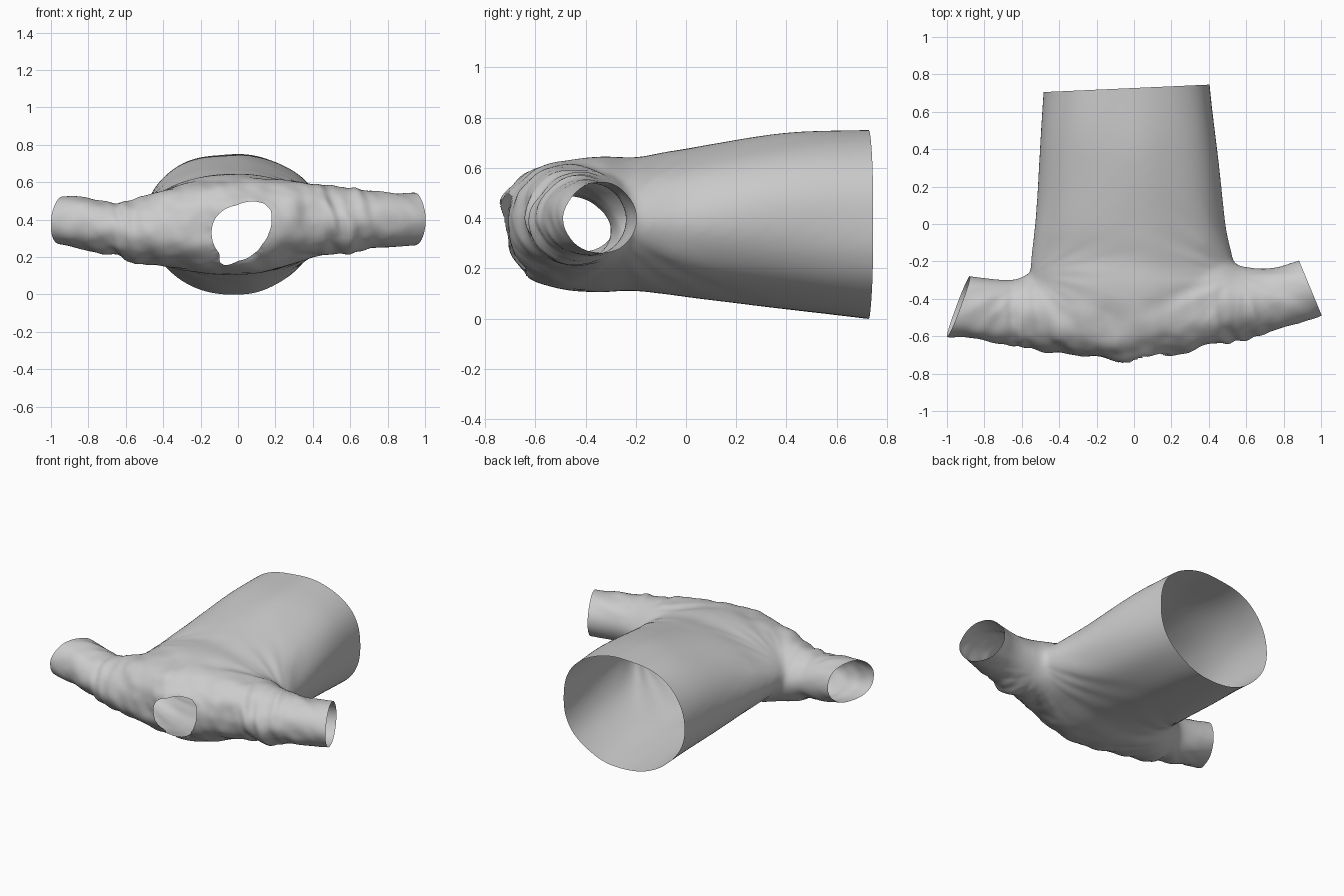
import bpy, bmesh
from math import sin, cos, atan2, pi, hypot, exp
from mathutils import Vector, noise

if "Cube" in bpy.data.objects:
    bpy.data.objects.remove(bpy.data.objects["Cube"])


def power(v, n):
    return (1 if v >= 0 else -1) * abs(v) ** (2 / n)


def loft(name, rings):
    """Closed tube through a list of point rings."""
    bm = bmesh.new()
    loops = [[bm.verts.new(p) for p in ring] for ring in rings]
    n = len(loops[0])
    for a, b in zip(loops, loops[1:]):
        for i in range(n):
            bm.faces.new((a[i], a[(i + 1) % n], b[(i + 1) % n], b[i]))
    bm.faces.new(loops[0])
    bm.faces.new(loops[-1])
    bmesh.ops.recalc_face_normals(bm, faces=bm.faces)
    me = bpy.data.meshes.new(name)
    bm.to_mesh(me)
    bm.free()
    ob = bpy.data.objects.new(name, me)
    bpy.context.collection.objects.link(ob)
    return ob


def smooth_rows(rows, steps=6):
    """Catmull-Rom resampling of section rows."""
    out = []
    for i in range(len(rows) - 1):
        p = [rows[max(0, min(len(rows) - 1, i + k))] for k in (-1, 0, 1, 2)]
        for s in range(steps):
            t = s / steps
            out.append([0.5 * (2 * b + (c - a) * t + (2 * a - 5 * b + 4 * c - d) * t * t
                               + (3 * b - a - 3 * c + d) * t ** 3) for a, b, c, d in zip(*p)])
    return out + [list(rows[-1])]


N = 72
ANG = [2 * pi * i / N for i in range(N)]

# torso tube along y: y, x min, x max, z min, z max, roundness
torso_rows = smooth_rows([
    (0.85, -0.475, 0.400, -0.01, 0.752, 2.05), (0.72, -0.482, 0.412, 0.0, 0.752, 2.05),
    (0.40, -0.503, 0.447, 0.035, 0.737, 2.0), (0.0, -0.53, 0.495, 0.085, 0.677, 1.95),
    (-0.2, -0.555, 0.535, 0.107, 0.645, 1.85), (-0.32, -0.55, 0.535, 0.10, 0.65, 1.85),
    (-0.42, -0.51, 0.49, 0.103, 0.64, 1.9), (-0.52, -0.42, 0.40, 0.12, 0.608, 2.0),
    (-0.60, -0.30, 0.30, 0.16, 0.565, 2.0), (-0.65, -0.2, 0.2, 0.23, 0.53, 2.0)])


def torso_point(t, y, a, b, c, d, n):
    if sin(t) > 0:                                     # the upper side lies a little flatter
        n += 0.2 * max(0, min(1, y / 0.5))
    return ((b + a) / 2 + (b - a) / 2 * power(cos(t), n), y, (d + c) / 2 + (d - c) / 2 * power(sin(t), n))


torso = loft("shirt", [[torso_point(t, *row) for t in ANG] for row in torso_rows])

# shoulders and both sleeves along x: x, y min, y max, z min, z max, lean, fullness below
arm_rows = smooth_rows([
    (-1.12, -0.585, -0.26, 0.285, 0.54, 0, 2.1), (-0.95, -0.605, -0.265, 0.27, 0.53, 0, 2.1),
    (-0.8, -0.62, -0.285, 0.235, 0.515, 0, 2.1), (-0.66, -0.645, -0.295, 0.205, 0.50, 0, 2.1),
    (-0.58, -0.66, -0.27, 0.165, 0.51, 0.03, 2.1), (-0.45, -0.685, -0.2, 0.15, 0.54, 0.08, 2.2),
    (-0.25, -0.715, -0.14, 0.13, 0.60, 0.16, 2.5), (0, -0.74, -0.12, 0.11, 0.615, 0.22, 2.7),
    (0.25, -0.695, -0.14, 0.15, 0.615, 0.18, 2.3), (0.45, -0.645, -0.17, 0.21, 0.59, 0.08, 2.1),
    (0.58, -0.615, -0.225, 0.215, 0.575, 0, 2.1), (0.72, -0.583, -0.235, 0.24, 0.55, 0, 2.1),
    (0.88, -0.535, -0.19, 0.26, 0.545, 0, 2.1), (1.12, -0.44, -0.12, 0.27, 0.54, 0, 2.1)])


def arm_point(t, x, a, b, c, d, k, low):
    n = low if sin(t) < 0 else 1.95
    if cos(t) > 0:                                     # pinched towards the armpit
        n -= 0.3 * exp(-((abs(x) - 0.57) / 0.12) ** 2)
    return (x, (a + b) / 2 + (b - a) / 2 * power(cos(t), n) - k * (d - c) / 2 * sin(t),
            (d + c) / 2 + (d - c) / 2 * power(sin(t), n))


arms = loft("sleeves", [[arm_point(t, *row) for t in ANG] for row in arm_rows])

# weld into one even skin
bpy.context.view_layer.objects.active = torso
torso.select_set(True)
m = torso.modifiers.new("union", "BOOLEAN")
m.operation, m.object, m.solver = "UNION", arms, "EXACT"
r = torso.modifiers.new("remesh", "REMESH")
r.mode, r.voxel_size = "VOXEL", 0.013
for name in ("union", "remesh"):
    bpy.ops.object.modifier_apply(modifier=name)
bpy.data.objects.remove(arms)

bm = bmesh.new()
bm.from_mesh(torso.data)
for _ in range(14):
    bmesh.ops.smooth_vert(bm, verts=bm.verts, factor=0.5, use_axis_x=True, use_axis_y=True, use_axis_z=True)
bm.normal_update()


# cloth folds
def fold(p):
    x, y, z = p
    h = 0
    for s in (-1, 1):                                  # drag lines fanning out of the armpits
        dx, dy = -s * x + 0.56, y + 0.27
        rad = hypot(dx, dy) + 1e-6
        fade = min(1, rad / 0.25) ** 2 * exp(-(rad / 0.5) ** 2)
        h += 0.013 * fade * noise.noise((dx / rad * 4, dy / rad * 4, s * 7 + z * 3 + rad))
    chest = max(0, min(1, (-0.36 - y) / 0.25))         # crumpled shoulders
    q = Vector((x * 6 + z * 3, y * 5, z * 5 - x * 2))
    h += 0.022 * chest * noise.noise(q) + 0.008 * chest * noise.noise(q * 2)
    ring = exp(-((x + 0.62) / 0.07) ** 2) + exp(-((x - 0.55) / 0.17) ** 2)
    h += 0.022 * ring * max(0, min(1, (-0.3 - y) / 0.2)) * noise.noise((x * 17 + z * 4, y * 3, z * 3))
    h += 0.007 * noise.noise((x * 5, y * 1.6, z * 4))  # long soft waves on the torso
    return h


moves = [(v, v.normal * fold(v.co)) for v in bm.verts]
for v, d in moves:
    v.co += d


# open the hem and the sleeve ends
def trim(point, normal, keep):
    fs = [f for f in bm.faces if keep(f.calc_center_median())]
    geom = fs + list({e for f in fs for e in f.edges}) + list({v for f in fs for v in f.verts})
    bmesh.ops.bisect_plane(bm, geom=geom, plane_co=point, plane_no=normal, clear_outer=True)


trim((0, 0.727, 0), (-0.045, 1, 0), lambda c: c.y > 0.5)
trim((-1.005, -0.59, 0.28), (-0.32, 0.12, 0.03), lambda c: c.x < -0.75)
trim((1, -0.48, 0.3), (0.29, 0.12, 0), lambda c: c.x > 0.75)

# open the neck: outline given as x, z
CX, CZ = 0.02, 0.33
outline = [(-0.14, 0.31), (-0.125, 0.40), (-0.07, 0.455), (-0.01, 0.475), (0.03, 0.49), (0.14, 0.485),
           (0.175, 0.45), (0.18, 0.40), (0.165, 0.33), (0.13, 0.27), (0.08, 0.215), (0.0, 0.18),
           (-0.07, 0.155), (-0.095, 0.17), (-0.10, 0.22)]
polar = sorted((atan2(z - CZ, x - CX), hypot(x - CX, z - CZ)) for x, z in outline)
polar = [(polar[-1][0] - 2 * pi, polar[-1][1])] + polar + [(polar[0][0] + 2 * pi, polar[0][1])]


def neck_radius(t):
    for (a, ra), (b, rb) in zip(polar, polar[1:]):
        if a <= t <= b:
            return ra + (rb - ra) * (t - a) / (b - a)


def neck_pos(v):
    dx, dz = v.co.x - CX, v.co.z - CZ
    return hypot(dx, dz), neck_radius(atan2(dz, dx)), dx, dz


gone = [v for v in bm.verts if v.co.y < -0.48 and neck_pos(v)[0] < neck_pos(v)[1]]
bmesh.ops.delete(bm, geom=gone, context="VERTS")
for v in bm.verts:
    if v.is_boundary and v.co.y < -0.45 and abs(v.co.x) < 0.3:
        d, rad, dx, dz = neck_pos(v)
        v.co.x, v.co.z = CX + dx * rad / d, CZ + dz * rad / d

bm.to_mesh(torso.data)
bm.free()
bpy.ops.object.shade_smooth_by_angle(angle=1.0)
